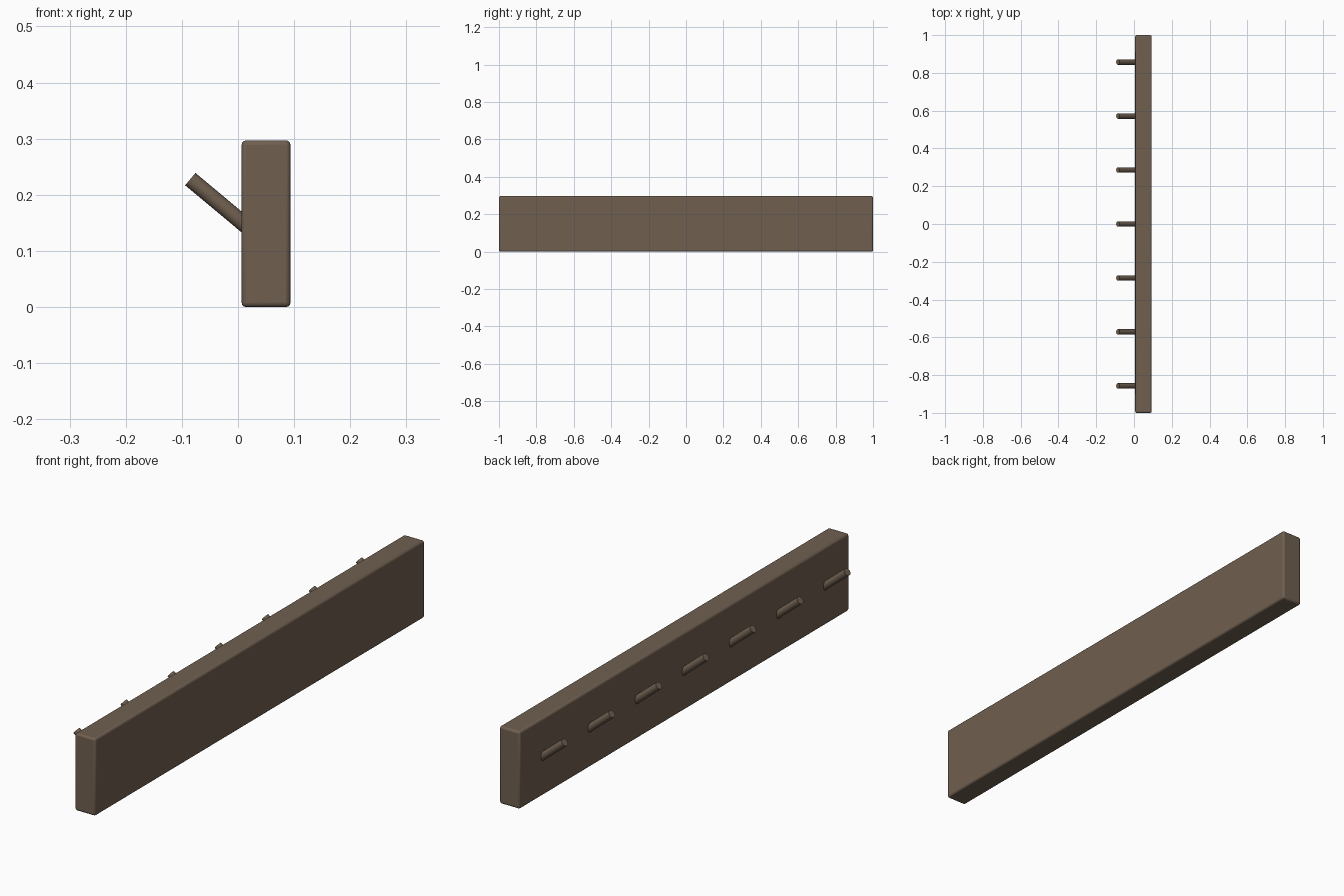
import bpy, math
from mathutils import Vector

if "Cube" in bpy.data.objects:
    bpy.data.objects.remove(bpy.data.objects["Cube"])

wood = bpy.data.materials.new("dark_wood")
wood.diffuse_color = (0.16, 0.115, 0.08, 1)
wood.use_nodes = True
wood.node_tree.nodes["Principled BSDF"].inputs["Base Color"].default_value = wood.diffuse_color


def finish(obj, name):
    obj.name = name
    obj.data.materials.append(wood)
    bpy.ops.object.shade_smooth_by_angle(angle=math.radians(40))


# Long board with softly rounded edges
bpy.ops.mesh.primitive_cube_add(size=1, location=(0.05, 0, 0.1485))
board = bpy.context.object
board.scale = (0.087, 2.0, 0.297)
bpy.ops.object.transform_apply(location=False, rotation=False, scale=True)
bevel = board.modifiers.new("rounded_edges", 'BEVEL')
bevel.width = 0.008
bevel.segments = 3
finish(board, "board")

# Row of seven round pegs slanting up and out of the board
tip = Vector((-0.085, 0, 0.228))
root = Vector((0.03, 0, 0.132))
axis = tip - root
for i in range(7):
    y = (i - 3) * 2 / 7
    centre = (tip + root) / 2 + Vector((0, y, 0))
    bpy.ops.mesh.primitive_cylinder_add(
        vertices=24, radius=0.0143, depth=axis.length, location=centre,
        rotation=axis.to_track_quat('Z', 'Y').to_euler())
    finish(bpy.context.object, f"peg_{i + 1}")
